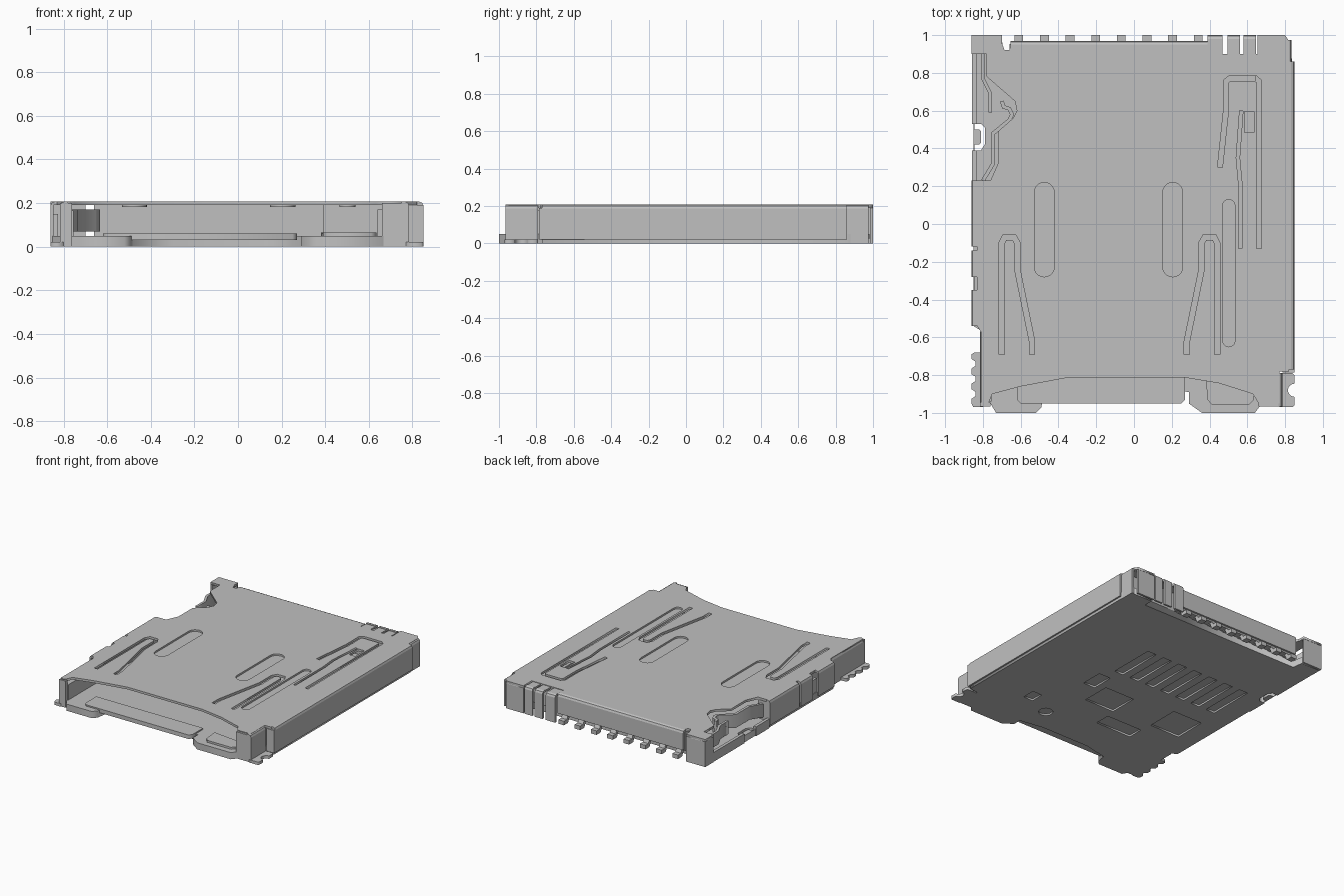
import bpy, bmesh, math
from mathutils import Vector

if "Cube" in bpy.data.objects:
    bpy.data.objects.remove(bpy.data.objects["Cube"], do_unlink=True)

grey = bpy.data.materials.new("grey metal")
grey.use_nodes = True
COLOUR = (0.53, 0.53, 0.53, 1)
grey.diffuse_color = COLOUR
grey.node_tree.nodes["Principled BSDF"].inputs["Base Color"].default_value = COLOUR


def finish(name, bm):
    bmesh.ops.remove_doubles(bm, verts=bm.verts, dist=1e-5)
    bmesh.ops.recalc_face_normals(bm, faces=bm.faces)
    me = bpy.data.meshes.new(name)
    bm.to_mesh(me)
    bm.free()
    me.materials.append(grey)
    ob = bpy.data.objects.new(name, me)
    bpy.context.collection.objects.link(ob)
    return ob


def sheet(name, outline, z0, z1, holes=()):
    """Flat slab from an outline with holes, made with a filled 2D curve."""
    cu = bpy.data.curves.new(name, 'CURVE')
    cu.dimensions, cu.fill_mode, cu.extrude = '2D', 'BOTH', (z1 - z0) / 2
    for pts in [outline, *holes]:
        sp = cu.splines.new('POLY')
        sp.points.add(len(pts) - 1)
        for p, (x, y) in zip(sp.points, pts):
            p.co = (x, y, 0, 1)
        sp.use_cyclic_u = True
    tmp = bpy.data.objects.new(name + "_tmp", cu)
    bpy.context.collection.objects.link(tmp)
    dg = bpy.context.evaluated_depsgraph_get()
    me = bpy.data.meshes.new_from_object(tmp.evaluated_get(dg))
    bm = bmesh.new()
    bm.from_mesh(me)
    bmesh.ops.translate(bm, verts=bm.verts, vec=(0, 0, (z0 + z1) / 2))
    bpy.data.objects.remove(tmp, do_unlink=True)
    bpy.data.curves.remove(cu)
    bpy.data.meshes.remove(me)
    return finish(name, bm)


def prism(name, pts, axis, a, b):
    """Extrude a profile of (side, z) points along x or y."""
    bm = bmesh.new()
    place = (lambda s, z, t: (t, s, z)) if axis == 'x' else (lambda s, z, t: (s, t, z))
    face = bm.faces.new([bm.verts.new(place(s, z, a)) for s, z in pts])
    ext = bmesh.ops.extrude_face_region(bm, geom=[face])
    move = Vector(place(0, 0, b - a))
    bmesh.ops.translate(bm, vec=move, verts=[v for v in ext["geom"] if isinstance(v, bmesh.types.BMVert)])
    return finish(name, bm)


def box(name, x0, x1, y0, y1, z0, z1):
    return prism(name, [(x0, z0), (x1, z0), (x1, z1), (x0, z1)], 'y', y0, y1)


def wall(name, axis, edge, out, a, b, z0=0.02):
    """Thin folded wall with a rounded top edge; out is +1 or -1."""
    prof = [(-.035, .207), (-.02, .207), (-.006, .201), (0, .187), (0, z0), (-.015, z0), (-.015, .19), (-.035, .19)]
    return prism(name, [(edge + out * d, z) for d, z in prof], axis, a, b)


def rect(cx, cy, w, h):
    return [(cx + sx * w / 2, cy + sy * h / 2) for sx, sy in ((-1, -1), (1, -1), (1, 1), (-1, 1))]


def oval(cx, y0, y1, w, n=10):
    r = w / 2
    arc = [math.pi * i / n for i in range(n + 1)]
    return ([(cx + r * math.cos(t), y1 - r + r * math.sin(t)) for t in arc]
            + [(cx - r * math.cos(t), y0 + r - r * math.sin(t)) for t in arc])


def stroke(pts, w):
    """Outline of a path of constant width with mitred joints."""
    p = [Vector(q) for q in pts]
    left, right = [], []
    for i, q in enumerate(p):
        d0 = (q - p[i - 1]).normalized() if i else (p[1] - q).normalized()
        d1 = (p[i + 1] - q).normalized() if i < len(p) - 1 else d0
        d = (d0 + d1).normalized()
        n = Vector((-d.y, d.x)) * (w / 2 / max(.5, d.dot(d0)))
        left.append(tuple(q + n))
        right.append(tuple(q - n))
    return left + right[::-1]


# Top cover with spring slots and embossed ovals
cover = [(-.81, -.95), (-.77, -.95), (-.75, -.9), (-.6, -.86), (-.35, -.813), (.27, -.813), (.45, -.843),
         (.63, -.9), (.66, -.95), (.77, -.95), (.77, -.78), (.82, -.78), (.82, .97), (.8, 1), (.655, 1),
         (.655, .9), (.39, .9), (.39, .94), (-.655, .94), (-.66, .92), (-.685, .92), (-.70, .96), (-.70, 1),
         (-.86, 1), (-.86, .9), (-.78, .9), (-.78, .78), (-.63, .65), (-.62, .6), (-.64, .56), (-.72, .49),
         (-.72, .32), (-.76, .23), (-.83, .23), (-.83, -.54), (-.81, -.57)]
fork = [(-.70, -.69), (-.70, -.10), (-.685, -.07), (-.635, -.07), (-.618, -.1), (-.618, -.24), (-.54, -.62), (-.54, -.69)]
ovals = [(-.475, -.28, .22, .105), (.205, -.28, .22, .105), (.502, -.65, .13, .065)]
slots = [stroke(fork, .028), stroke([(-.26 - x, y) for x, y in fork], .028),
         stroke([(.455, .30), (.487, .6), (.487, .755), (.505, .77), (.645, .77), (.662, .755), (.662, -.13)], .026),
         stroke([(.562, -.13), (.562, .22), (.55, .35), (.568, .60)], .018),
         rect(.61, .54, .05, .11)]
sheet("top_cover", cover, .19, .207, slots + [oval(*o) for o in ovals])
for cx, y0, y1, w in ovals:
    sheet("embossed_rib", oval(cx, y0 - .005, y1 + .005, w + .01), .182, .194)

# Folded cover walls
wall("right_wall", 'y', .85, 1, -.77, .86)
wall("right_rear_wall", 'y', .835, 1, .86, .975, 0)
wall("right_front_wall", 'y', .785, 1, -.965, -.79, 0)
wall("back_wall", 'x', .97, 1, -.655, .39, .06)
wall("right_back_wall", 'x', 1.0, 1, .655, .80, 0)
wall("left_back_wall", 'x', 1.0, 1, -.86, -.70, 0)
wall("left_rear_wall", 'y', -.86, -1, .90, 1.0, 0)
wall("left_front_wall", 'y', -.815, -1, -.96, -.57, 0)
for a, b in [(.05, .23), (-.12, .05), (-.28, -.14), (-.54, -.35)]:
    wall("left_wall_panel", 'y', -.86, -1, a, b, .02)
box("left_notch_bridge", -.845, -.825, -.35, -.28, .02, .15)
for x0, x1 in [(.39, .468), (.495, .56), (.58, .645)]:
    wall("back_tab", 'x', 1.0, 1, x0, x1, .0)
    box("back_tab_bridge", x0, x1, .89, .97, .19, .203)
box("right_step_panel", .785, .85, -.785, -.77, .02, .19)
box("front_left_post", -.815, -.76, -.965, -.945, 0, .2)
box("front_right_post", .66, .77, -.965, -.945, .0, .2)

# Plastic base with rear and front tabs
base = [(-.80, -.95), (-.76, -.95), (-.73, -1), (-.52, -1), (-.49, -.97), (-.48, -.90), (-.3, -.86), (.1, -.86),
        (.29, -.89), (.29, -.95), (.36, -1), (.64, -1), (.67, -.96), (.77, -.95), (.77, -.78), (.838, -.77), (.838, .86),
        (.82, .97), (.655, .97), (.655, .9), (-.69, .9), (-.70, .98), (-.85, .98), (-.85, -.54), (-.80, -.57)]
clip_hole = [(-.845, .39), (-.81, .39), (-.79, .42), (-.79, .51), (-.81, .53), (-.845, .53), (-.845, .50),
             (-.82, .50), (-.81, .49), (-.81, .43), (-.82, .42), (-.845, .42)]
windows = [rect(-.64 + .138 * i, .24, .075, .36) for i in range(7)]
windows += [rect(0, -.265, .25, .22), rect(.235, -.12, .1, .17), rect(.44, -.57, .08, .10),
            rect(-.29, -.51, .3, .12), rect(-.575, -.23, .25, .25), oval(.23, -.73, -.63, .1)]
sheet("base_underside", base, 0, .012, windows + [clip_hole])
sheet("base_floor", base, .012, .05, [clip_hole])
tongue = [(-.62, -.8), (-.62, -.93), (-.60, -.95), (.25, -.95), (.27, -.93), (.27, -.8)]
sheet("entry_tongue", tongue, .03, .06)
lip = [(.38, -.82), (.39, -.93), (.41, -.955), (.61, -.955), (.635, -.93), (.635, -.85)]
sheet("entry_lip", lip, .045, .065)

# Inner plastic guides
box("rear_housing", -.66, .39, .86, .952, .05, .19)
box("rear_right_housing", .39, .80, .80, .90, .05, .19)
box("right_guide", .64, .80, -.76, .80, .05, .17)
box("right_entry_guide", .69, .765, -.94, -.76, .05, .18)
box("left_guide", -.80, -.755, -.94, .05, .05, .165)
box("left_mid_block", -.845, -.76, .05, .23, .05, .19)
box("left_low_rail", -.858, -.835, .53, .90, 0, .07)
box("left_low_rail", -.858, -.835, .23, .39, 0, .07)

# Detection springs in the side recess
sheet("side_spring", stroke([(-.80, .23), (-.745, .32), (-.745, .48), (-.66, .55), (-.645, .58), (-.66, .61),
                             (-.69, .62), (-.70, .65)], .02), .07, .17)
sheet("rear_spring", stroke([(-.80, .9), (-.80, .77), (-.76, .69), (-.76, .59)], .018), .07, .17)

# Eight solder pins along the back
leg = [(.86, .07), (.945, .07), (.965, .03), (1, .03), (1, .0), (.95, .0), (.93, .045), (.86, .045)]
for i in range(8):
    x = -.61 + .1357 * i
    prism("solder_pin", leg, 'x', x - .023, x + .023)

# Solder feet at the front corners
left_foot = [(-.80, -.97), (-.85, -.97), (-.86, -.95)]
for yc in (-.9, -.82, -.74):
    left_foot += [(-.86, yc - .025), (-.84, yc - .012), (-.84, yc + .012), (-.86, yc + .025)]
left_foot += [(-.86, -.69), (-.845, -.68), (-.80, -.68)]
sheet("left_solder_foot", left_foot, 0, .022)
bite = [(.85 - .035 * math.sin(t), -.88 + .035 * math.cos(t)) for t in [math.pi * i / 8 for i in range(9)]]
sheet("right_solder_foot", [(.77, -.79), (.84, -.79), (.85, -.80), *bite, (.85, -.96), (.84, -.97), (.77, -.97)], 0, .022)
